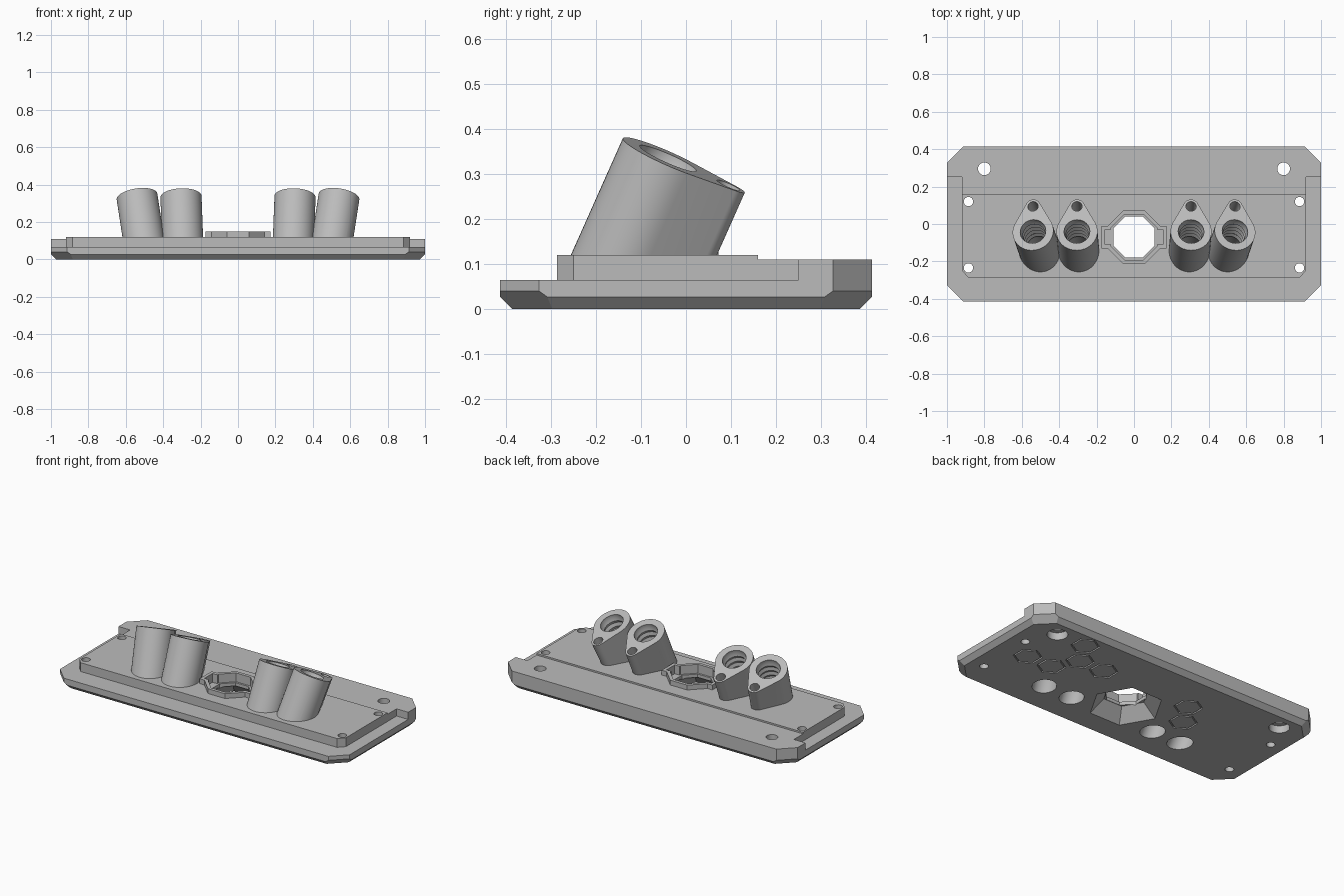
import bpy, bmesh
from math import radians, cos, sin, pi, sqrt, asin
from mathutils import Matrix, Vector

if "Cube" in bpy.data.objects:
    bpy.data.objects.remove(bpy.data.objects["Cube"])

grey = bpy.data.materials.new("mid_grey")
grey.use_nodes = True
grey.diffuse_color = (0.5, 0.5, 0.5, 1)
grey.node_tree.nodes["Principled BSDF"].inputs["Base Color"].default_value = (0.5, 0.5, 0.5, 1)


def to_object(bm, name):
    bmesh.ops.recalc_face_normals(bm, faces=bm.faces)
    mesh = bpy.data.meshes.new(name)
    bm.to_mesh(mesh)
    bm.free()
    mesh.materials.append(grey)
    obj = bpy.data.objects.new(name, mesh)
    bpy.context.collection.objects.link(obj)
    return obj


def solid(rings, matrix=Matrix(), hollow=False):
    """Skin rings of points; cap the ends, or join last to first if hollow."""
    bm = bmesh.new()
    loops = [[bm.verts.new(matrix @ Vector(p)) for p in ring] for ring in rings]
    pairs = list(zip(loops, loops[1:]))
    if hollow:
        pairs.append((loops[-1], loops[0]))
    else:
        bm.faces.new(loops[0])
        bm.faces.new(loops[-1])
    count = len(loops[0])
    for low, high in pairs:
        for i in range(count):
            j = (i + 1) % count
            bm.faces.new((low[i], low[j], high[j], high[i]))
    return bm


def loft(sections, sides=32, matrix=Matrix(), phase=0.0, hollow=False):
    """Stack of regular polygons given as (height, radius)."""
    angles = [phase + 2 * pi * i / sides for i in range(sides)]
    return solid([[(r * cos(a), r * sin(a), z) for a in angles] for z, r in sections],
                 matrix, hollow)


def prism(points, z0, z1, matrix=Matrix()):
    return solid([[(x, y, z) for x, y in points] for z in (z0, z1)], matrix)


def rect(x0, x1, y0, y1):
    return [(x0, y0), (x1, y0), (x1, y1), (x0, y1)]


def slice_off(bm, point, normal):
    geom = bm.verts[:] + bm.edges[:] + bm.faces[:]
    bmesh.ops.bisect_plane(bm, geom=geom, plane_co=point, plane_no=normal, clear_outer=True)
    bmesh.ops.holes_fill(bm, edges=[e for e in bm.edges if e.is_boundary], sides=0)


def combine(bm, operation="DIFFERENCE"):
    tool = to_object(bm, "helper")
    tool.hide_render = True
    mod = plate.modifiers.new("cut", "BOOLEAN")
    mod.operation, mod.solver, mod.object = operation, "EXACT", tool
    bpy.context.view_layer.objects.active = plate
    bpy.ops.object.modifier_apply(modifier=mod.name)
    bpy.data.objects.remove(tool)


def octagon(apothem, z0, z1):
    r = apothem / cos(pi / 8)
    return loft([(z0, r), (z1, r)], 8, Matrix.Translation((0, -0.07, 0)), pi / 8)


# Plate with clipped corners and a chamfered underside
body = prism(rect(-1, 1, -0.414, 0.414), 0, 0.12)
k = sqrt(0.5)
for sx in (-1, 1):
    for sy in (-1, 1):
        slice_off(body, (sx, sy * 0.327, 0), (sx * k, sy * k, 0))
for sx in (-1, 0, 1):
    for sy in (-1, 0, 1):
        if sx or sy:
            h = 0.04 if sx and sy else 0.027
            edge = (sx, sy * (0.327 if sx and sy else 0.414), h)
            side = Vector((sx, sy, 0)).normalized()
            slice_off(body, edge, side - Vector((0, 0, 1)))
plate = to_object(body, "socket_plate")

# Low ledge around the raised deck, and the slightly lower rear strip
half = [(1.1, -0.5), (1.1, 0.25), (0.92, 0.25), (0.92, -0.25), (0.885, -0.287)]
combine(prism(half + [(-x, y) for x, y in reversed(half)], 0.065, 0.2))
combine(prism(rect(-1.1, 1.1, 0.16, 0.5), 0.11, 0.2))

# Eared collar and tapered opening in the middle
combine(octagon(0.142, 0.1, 0.15), "UNION")
combine(prism(rect(-0.175, 0.175, -0.13, -0.01), 0.1, 0.15), "UNION")
combine(octagon(0.122, 0.095, 0.2))
combine(prism(rect(-0.155, 0.155, -0.11, -0.03), 0.095, 0.2))
combine(octagon(0.11, 0.05, 0.2))
combine(loft([(-0.01, 0.22), (0.075, 0.13)], 6, Matrix.Translation((0, -0.07, 0))))

# Leaning teardrop sockets: a wide arc and a narrow arc joined by tangents
BIG, SMALL, REACH = 0.11, 0.04, 0.147
tangent = asin((BIG - SMALL) / REACH)
outline = []
for start, end, radius, centre in ((pi - tangent, 2 * pi + tangent, BIG, 0),
                                   (tangent, pi - tangent, SMALL, REACH)):
    for i in range(33):
        a = start + (end - start) * i / 32
        outline.append((radius * cos(a), centre + radius * sin(a)))
frames = []
for side in (-1, 1):
    for x, lean in ((0.305, 2), (0.54, 8)):
        frame = (Matrix.Translation((side * x, -0.04, 0.335))
                 @ Matrix.Rotation(radians(-24), 4, "X")
                 @ Matrix.Rotation(radians(side * lean), 4, "Y"))
        frames.append(frame)
        tube = prism(outline, -0.5, 0, frame)
        slice_off(tube, (0, 0, 0.075), (0, 0, -1))
        combine(tube, "UNION")

# Threaded bores running through the plate, and blind pin holes
thread = [(-0.5, 0.066)] + [(-0.22 + 0.02 * i, 0.06 if i % 2 else 0.069) for i in range(11)]
thread += [(0.05, 0.069)]
for frame in frames:
    combine(loft(thread, 32, frame))
    pin = frame @ Matrix.Translation((0, REACH, 0))
    combine(loft([(-0.18, 0.028), (0.05, 0.028)], 24, pin))

# Screw holes; the rear pair is counterbored from below
for side in (-1, 1):
    for x, y, r in ((0.885, 0.12, 0.025), (0.885, -0.235, 0.025), (0.8, 0.295, 0.034)):
        spot = Matrix.Translation((side * x, y, 0))
        combine(loft([(-0.1, r), (0.2, r)], 24, spot))
        if r > 0.03:
            combine(loft([(-0.1, 0.058), (0.045, 0.058)], 32, spot))

# Honeycomb outlines engraved underneath
groove = [(-0.01, 0.082), (0.008, 0.082), (0.008, 0.072), (-0.01, 0.072)]
for x, y in ((0.77, 0.005), (0.6, 0.005), (0.515, 0.15), (0.6, 0.297), (0.345, 0.15),
             (-0.27, 0.145), (-0.355, 0)):
    combine(loft(groove, 6, Matrix.Translation((x, y, 0)), pi / 6, hollow=True))

# Smooth round walls, crisp edges
bpy.ops.object.select_all(action="DESELECT")
plate.select_set(True)
bpy.context.view_layer.objects.active = plate
bpy.ops.object.shade_smooth_by_angle(angle=radians(25))
